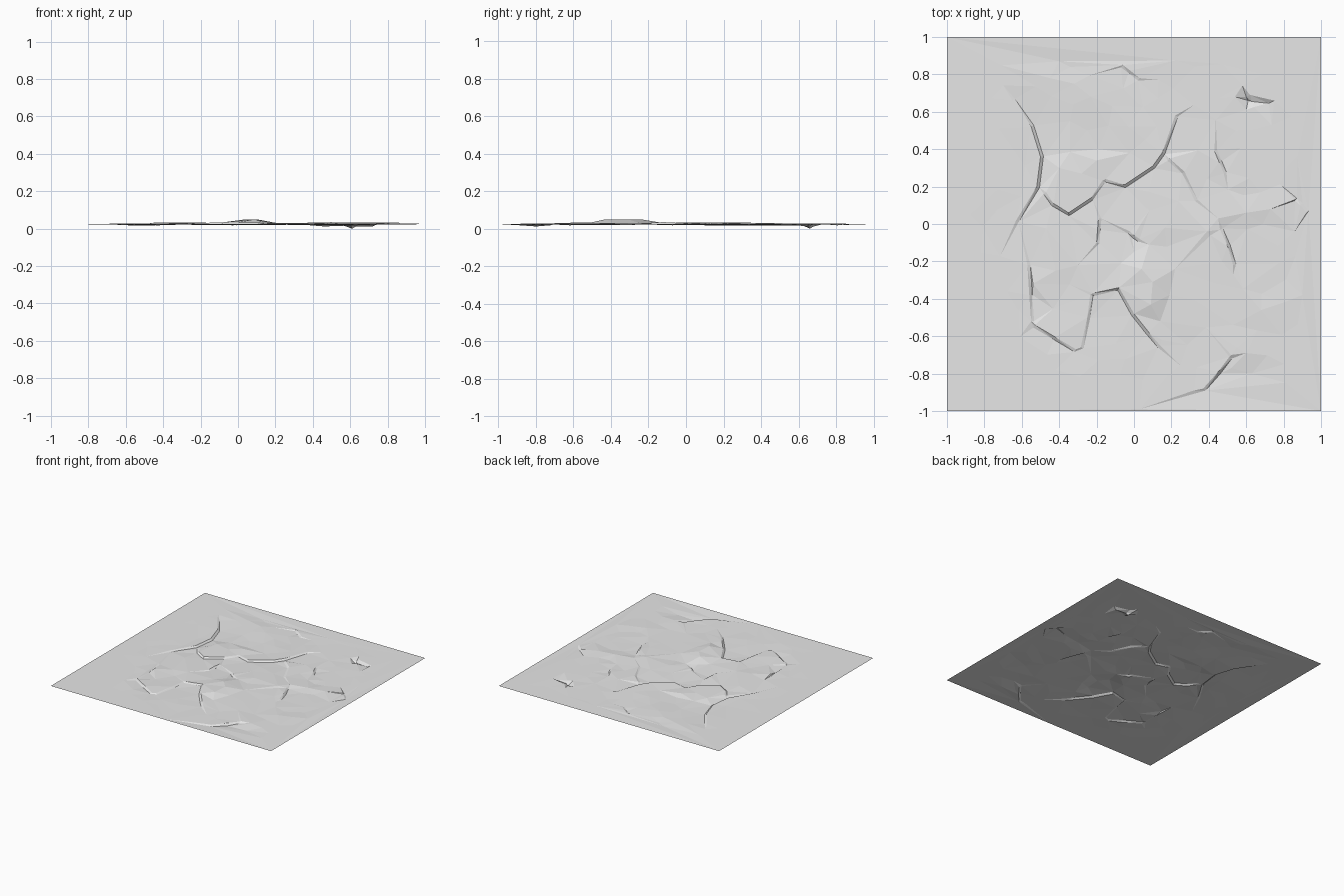
import bpy
import random
from mathutils import Vector
from mathutils.geometry import delaunay_2d_cdt

random.seed(4)
default_cube = bpy.data.objects.get("Cube")
if default_cube:
    bpy.data.objects.remove(default_cube, do_unlink=True)

GROUND = 0.025
plan_points = []
heights = []
crease_edges = []


def add_point(x, y, z=GROUND):
    """Add one surface point and return its index."""
    plan_points.append(Vector((x, y)))
    heights.append(z)
    return len(plan_points) - 1


def crease(points, z):
    """Add a connected line of points at one height."""
    ids = [add_point(p[0], p[1], z) for p in points]
    crease_edges.extend(zip(ids, ids[1:]))


def cliff(points, high, low, width=0.016):
    """Add a rim and a foot line; the ground drops to the right of travel."""
    rim = [Vector(p) for p in points]
    foot = []
    for i, p in enumerate(rim):
        along = (rim[min(i + 1, len(rim) - 1)] - rim[max(i - 1, 0)]).normalized()
        foot.append(p + Vector((along.y, -along.x)) * width)
    # the ends of each cliff fade into the ground
    for line, z in ((rim, high), (foot, low)):
        ids = []
        for i, p in enumerate(line):
            end = i in (0, len(line) - 1)
            ids.append(add_point(p.x, p.y, (z + GROUND) / 2 if end else z))
        crease_edges.extend(zip(ids, ids[1:]))


# Square flat border
crease([(-1, -1), (1, -1), (1, 1), (-1, 1), (-1, -1.0)][:4], GROUND)

# North-west hollow and the raised shelf beside it
cliff([(-.63, .02), (-.52, .2), (-.5, .36), (-.55, .52), (-.65, .66)], .028, .016)
cliff([(-.47, .17), (-.43, .11), (-.35, .06), (-.23, .14), (-.17, .23)], .034, .022)
cliff([(-.15, .24), (-.05, .21), (.1, .31), (.15, .38), (.22, .58)], .031, .019)
cliff([(.19, .35), (.27, .28), (.34, .13)], .03, .021)
crease([(-.4, .3), (-.28, .27), (-.2, .34)], .033)
crease([(-.25, .5), (-.19, .4)], .021)
crease([(-.03, .52), (.06, .45), (.12, .52)], .028)

# Short northern and eastern breaks
cliff([(-.06, .85), (-.02, .82), (.03, .78)], .028, .018)
cliff([(.48, .27), (.455, .33), (.43, .39)], .031, .018)
cliff([(.53, -.22), (.5, -.12), (.46, -.03)], .035, .02)
crease([(.39, -.04), (.45, .03), (.6, .06), (.73, .08), (.86, .13)], .032)
crease([(.41, -.06), (.47, -.2), (.53, -.27)], .027)
cliff([(.92, .06), (.89, .1), (.86, .125)], .029, .021)
crease([(-.45, .78), (-.32, .75), (-.23, .68)], .028)
crease([(-.4, .87), (-.34, .84)], .021)

# South-west shelf
cliff([(-.55, -.52), (-.56, -.38), (-.57, -.22)], .029, .019)
cliff([(-.53, -.54), (-.42, -.605), (-.31, -.67)], .03, .018)
cliff([(-.285, -.66), (-.25, -.5), (-.235, -.38)], .03, .02)
cliff([(-.2, -.1), (-.195, -.03), (-.19, .03)], .03, .019)
crease([(-.54, -.32), (-.42, -.25), (-.3, -.22)], .029)

# Central mound, highest part of the sheet
cliff([(-.22, -.37), (-.08, -.34), (0, -.48), (.08, -.58), (.14, -.65)], .034, .022)
crease([(.04, -.24), (.1, -.31), (.09, -.43)], .05)
crease([(-.07, -.21), (0, -.15), (.08, -.11), (.22, -.24)], .028)
crease([(.15, -.62), (.14, -.52), (.19, -.38)], .03)
cliff([(-.02, -.04), (0, -.06), (.03, -.08)], .03, .018)

# South-east hollow
cliff([(.37, -.88), (.45, -.79), (.51, -.71)], .028, .012)
crease([(.03, -.99), (.32, -.89)], .026)
crease([(.52, -.7), (.55, -.66), (.6, -.69)], .029)
crease([(.52, -.77), (.63, -.8)], .018)
crease([(.68, -.46), (.8, -.42), (.9, -.38)], .029)

# Small deep dent
crease([(.54, .68), (.58, .74), (.62, .69), (.75, .66)], .026)
crease([(.6, .68), (.63, .655), (.72, .645)], .012)
crease([(.6, .61), (.64, .625)], .024)
add_point(.61, .66, 0)

# Gentle rumples between the main creases
for _ in range(400):
    spot = Vector((random.uniform(-.88, .88), random.uniform(-.88, .88)))
    if min((spot - p).length for p in plan_points) > .085:
        fade = max(0, 1 - spot.length)
        add_point(spot.x, spot.y, GROUND + random.uniform(-.004, .005) * fade)

# Triangulate into one faceted sheet
verts, _, faces, origins, _, _ = delaunay_2d_cdt(
    plan_points, crease_edges, [], 0, 0.0001, True)
coords = []
for v, source in zip(verts, origins):
    known = [i for i in source if i < len(heights)]
    coords.append((v.x, v.y, heights[known[0]] if known else GROUND))

mesh = bpy.data.meshes.new("ground_sheet")
mesh.from_pydata(coords, [], [list(f) for f in faces])
mesh.update()
sheet = bpy.data.objects.new("ground_sheet", mesh)
bpy.context.collection.objects.link(sheet)

# Plain grey surface
grey = bpy.data.materials.new("light_grey")
grey.use_nodes = True
colour = (0.8, 0.8, 0.8, 1)
grey.diffuse_color = colour
grey.node_tree.nodes["Principled BSDF"].inputs["Base Color"].default_value = colour
mesh.materials.append(grey)
